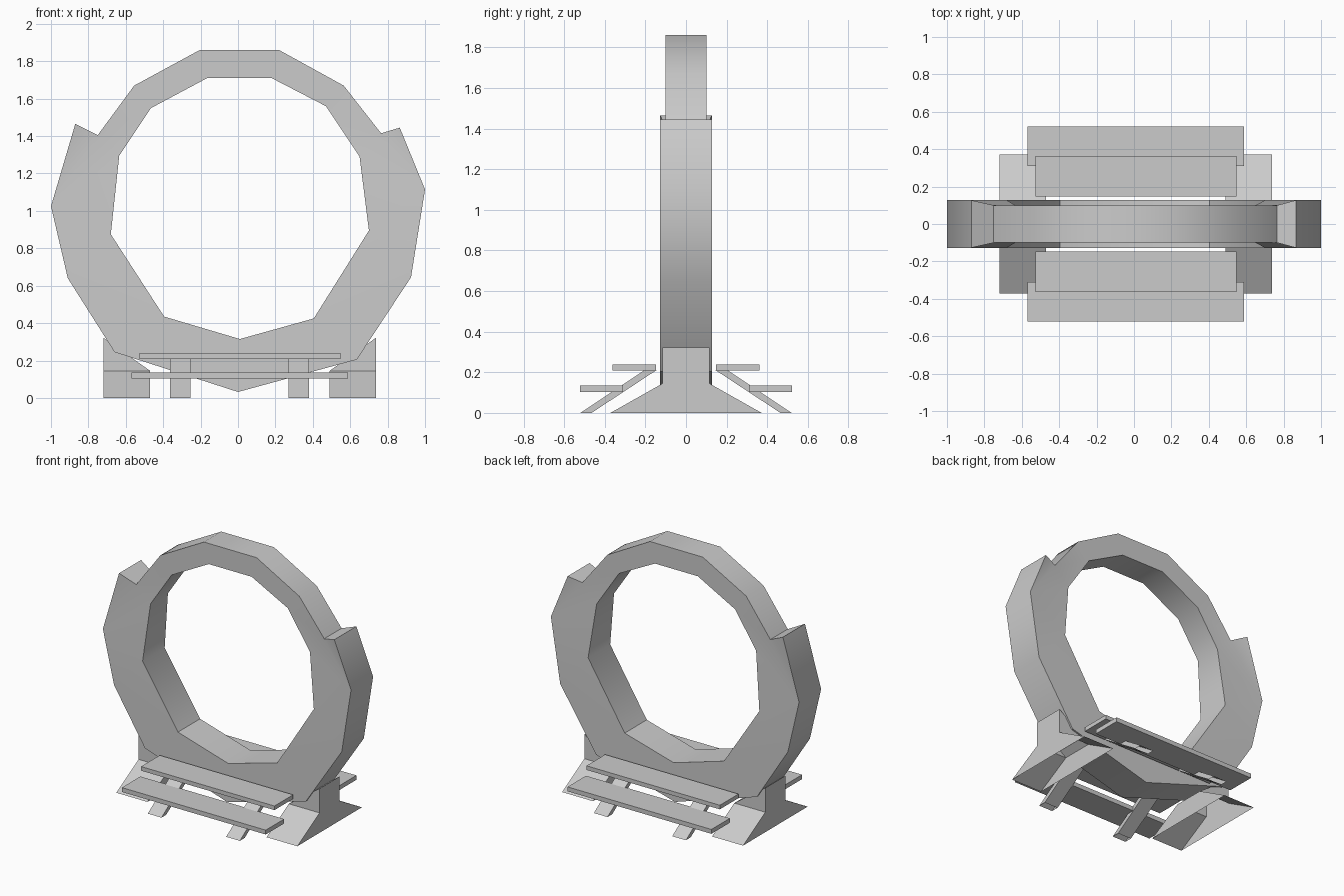
import bpy, bmesh, math

if "Cube" in bpy.data.objects:
    bpy.data.objects.remove(bpy.data.objects["Cube"])

mat = bpy.data.materials.new("plain grey")
mat.diffuse_color = (0.6, 0.6, 0.6, 1)
mat.use_nodes = True
mat.node_tree.nodes["Principled BSDF"].inputs["Base Color"].default_value = mat.diffuse_color


def finish(name, bm, smooth=False):
    bmesh.ops.recalc_face_normals(bm, faces=bm.faces[:])
    mesh = bpy.data.meshes.new(name)
    bm.to_mesh(mesh)
    bm.free()
    mesh.materials.append(mat)
    ob = bpy.data.objects.new(name, mesh)
    bpy.context.collection.objects.link(ob)
    if smooth:
        bpy.ops.object.select_all(action='DESELECT')
        ob.select_set(True)
        bpy.context.view_layer.objects.active = ob
        bpy.ops.object.shade_smooth_by_angle(angle=math.radians(40))
    return ob


def side_prism(name, profile, x0, x1, inner_z=None):
    """Extrude a (y, z) profile along x, open on the ground; inner_z limits the height at x1."""
    bm = bmesh.new()
    cap = lambda z: z if inner_z is None else min(z, inner_z)
    a = [bm.verts.new((x0, y, z)) for y, z in profile]
    b = [bm.verts.new((x1, y, cap(z))) for y, z in profile]
    n = len(profile)
    bm.faces.new(a)
    # a capped end has its upper points resting on the shoulder line
    bm.faces.new(b if inner_z is None else [b[0], b[1], b[2], b[5]])
    for i in range(n):
        j = (i + 1) % n
        if profile[i][1] > 0 or profile[j][1] > 0:
            bm.faces.new((a[i], a[j], b[j], b[i]))
    bmesh.ops.remove_doubles(bm, verts=bm.verts[:], dist=0.0005)
    return finish(name, bm)


# Ring outlines as (x, z), going counter-clockwise from the upper left
outer_low = [(-.87, 1.465), (-1, 1.025), (-.91, .64), (-.66, .245), (0, .032),
             (.635, .205), (.925, .645), (1, 1.115), (.865, 1.445)]
inner_low = [(.70, .895), (.405, .425), (.01, .315), (-.395, .435), (-.68, .875)]
outer_top = [(.565, 1.67), (.22, 1.86), (-.205, 1.86), (-.555, 1.67)]
inner_top = [(-.465, 1.55), (-.165, 1.71), (.18, 1.71), (.47, 1.56)]
out_r, out_l = (.765, 1.415), (-.75, 1.405)   # where the arch leaves the cradle
in_r, in_l = (.65, 1.29), (-.635, 1.295)

half = {p: .127 for p in outer_low + inner_low}
half.update({p: .10 for p in outer_top + inner_top + [out_r, out_l, in_r, in_l]})

bm = bmesh.new()
front = {p: bm.verts.new((p[0], -w, p[1])) for p, w in half.items()}
back = {p: bm.verts.new((p[0], w, p[1])) for p, w in half.items()}
joints = [{out_r, in_r}, {out_l, in_l}]
caps = []
for loop in (outer_low + [out_r, in_r] + inner_low + [in_l, out_l],
             [out_r] + outer_top + [out_l, in_l] + inner_top + [in_r]):
    caps.append(bm.faces.new([front[p] for p in loop]))
    caps.append(bm.faces.new([back[p] for p in reversed(loop)]))
    for p, q in zip(loop, loop[1:] + loop[:1]):
        if {p, q} not in joints:
            bm.faces.new((front[p], back[p], back[q], front[q]))
bm.normal_update()
bmesh.ops.triangulate(bm, faces=caps)
finish("ring_frame", bm, smooth=True)

# Splayed feet, with the upright part sloping under the ring
foot = [(-.372, 0), (.372, 0), (.115, .145), (.115, .322), (-.115, .322), (-.115, .145)]
side_prism("left_foot", foot, -.72, -.47, .145)
side_prism("right_foot", foot, .738, .49, .145)

# Two plank steps and their slanted supports on the front and back
for s, label in ((-1, "front"), (1, "back")):
    for name, y0, y1, z0, z1, x0, x1 in (
            ("upper_step", .148, .363, .209, .239, -.527, .548),
            ("lower_step", .31, .522, .103, .135, -.57, .589)):
        side_prism(f"{label}_{name}",
                   [(s * y0, z0), (s * y1, z0), (s * y1, z1), (s * y0, z1)], x0, x1)
    strut = [(s * .52, 0), (s * .465, 0), (s * .146, .21), (s * .205, .21)]
    side_prism(f"{label}_left_support", strut, -.363, -.253)
    side_prism(f"{label}_right_support", strut, .269, .379)
